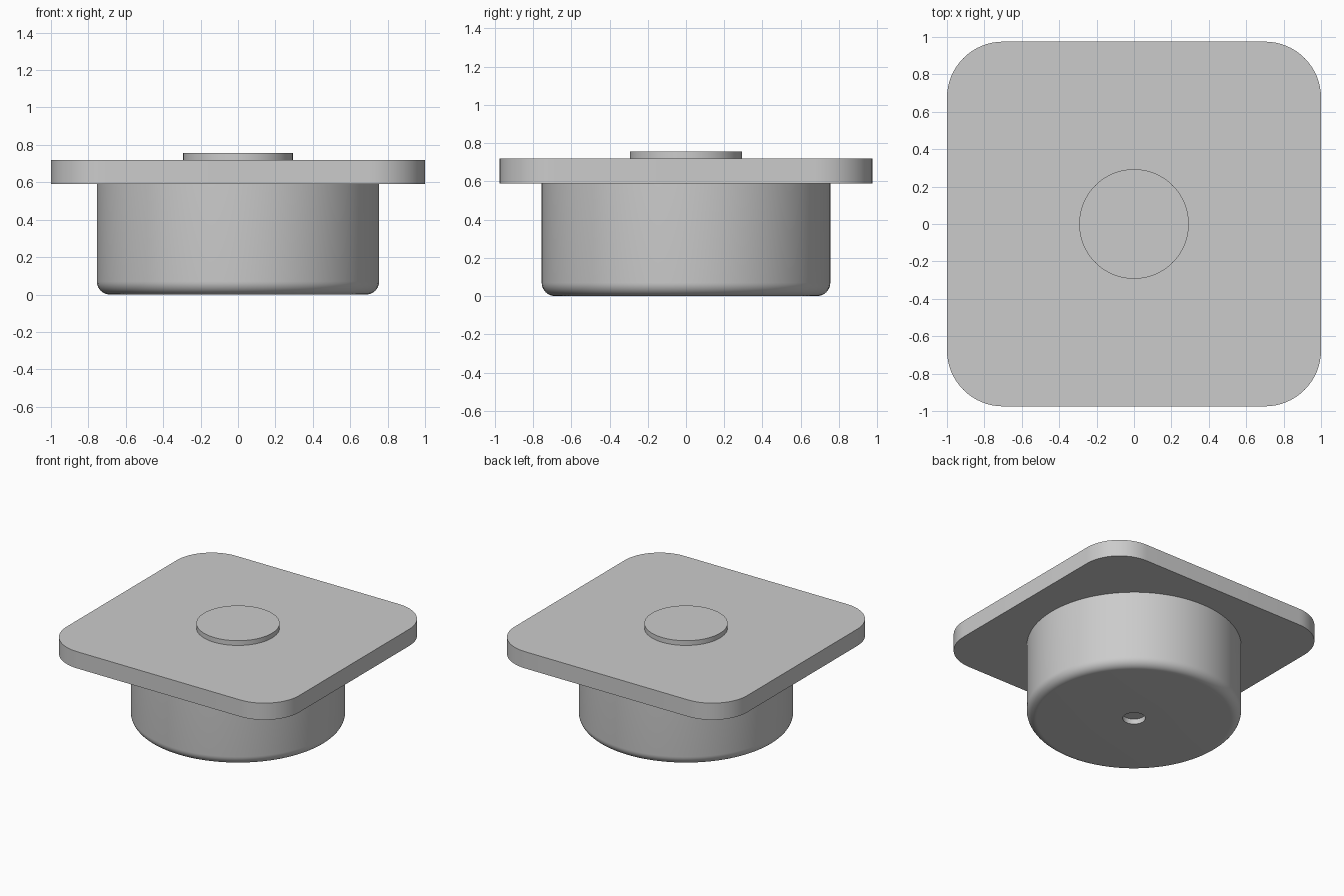
import bpy, bmesh, math

cube = bpy.data.objects.get("Cube")
if cube:
    bpy.data.objects.remove(cube, do_unlink=True)

grey = bpy.data.materials.new("light_grey")
grey.use_nodes = True
colour = (0.6, 0.6, 0.6, 1)
grey.diffuse_color = colour
grey.node_tree.nodes["Principled BSDF"].inputs["Base Color"].default_value = colour


def finish(name, bm):
    bmesh.ops.recalc_face_normals(bm, faces=bm.faces)
    mesh = bpy.data.meshes.new(name)
    bm.to_mesh(mesh)
    bm.free()
    mesh.materials.append(grey)
    obj = bpy.data.objects.new(name, mesh)
    bpy.context.collection.objects.link(obj)
    bpy.ops.object.select_all(action='DESELECT')
    obj.select_set(True)
    bpy.context.view_layer.objects.active = obj
    bpy.ops.object.shade_smooth_by_angle(angle=math.radians(30))
    return obj


def arc(cx, cy, r, start, steps):
    """Quarter circle of points, counter-clockwise from the start angle."""
    angles = [math.radians(start + 90 * i / steps) for i in range(steps + 1)]
    return [(cx + r * math.cos(a), cy + r * math.sin(a)) for a in angles]


def lathe(name, profile, steps=96):
    bm = bmesh.new()
    verts = [bm.verts.new((r, 0, z)) for r, z in profile]
    edges = [bm.edges.new(pair) for pair in zip(verts, verts[1:])]
    bmesh.ops.spin(bm, geom=verts + edges, axis=(0, 0, 1), cent=(0, 0, 0),
                   angle=math.tau, steps=steps)
    bmesh.ops.remove_doubles(bm, verts=bm.verts, dist=1e-4)
    return finish(name, bm)


def prism(name, outline, bottom, top):
    bm = bmesh.new()
    base = bm.faces.new([bm.verts.new((x, y, bottom)) for x, y in outline])
    side = bmesh.ops.extrude_face_region(bm, geom=[base], use_keep_orig=True)
    moved = [v for v in side["geom"] if isinstance(v, bmesh.types.BMVert)]
    bmesh.ops.translate(bm, vec=(0, 0, top - bottom), verts=moved)
    return finish(name, bm)


# Round body with a filleted lower rim and a shallow blind hole underneath
body_r, fillet, hole_r, hole_depth = 0.755, 0.07, 0.08, 0.04
plate_bottom, plate_top = 0.59, 0.72
lathe("round_body",
      [(0, hole_depth), (hole_r, hole_depth), (hole_r, 0)]
      + arc(body_r - fillet, fillet, fillet, 270, 10)
      + [(body_r, plate_bottom), (0, plate_bottom)])

# Flange plate with rounded corners
half_x, half_y, corner = 1.0, 0.975, 0.3
outline = []
for start, sx, sy in ((0, 1, 1), (90, -1, 1), (180, -1, -1), (270, 1, -1)):
    outline += arc(sx * (half_x - corner), sy * (half_y - corner), corner, start, 16)
prism("flange_plate", outline, plate_bottom, plate_top)

# Raised disc on top
lathe("raised_disc", [(0, plate_top), (0.293, plate_top), (0.293, 0.757), (0, 0.757)])
